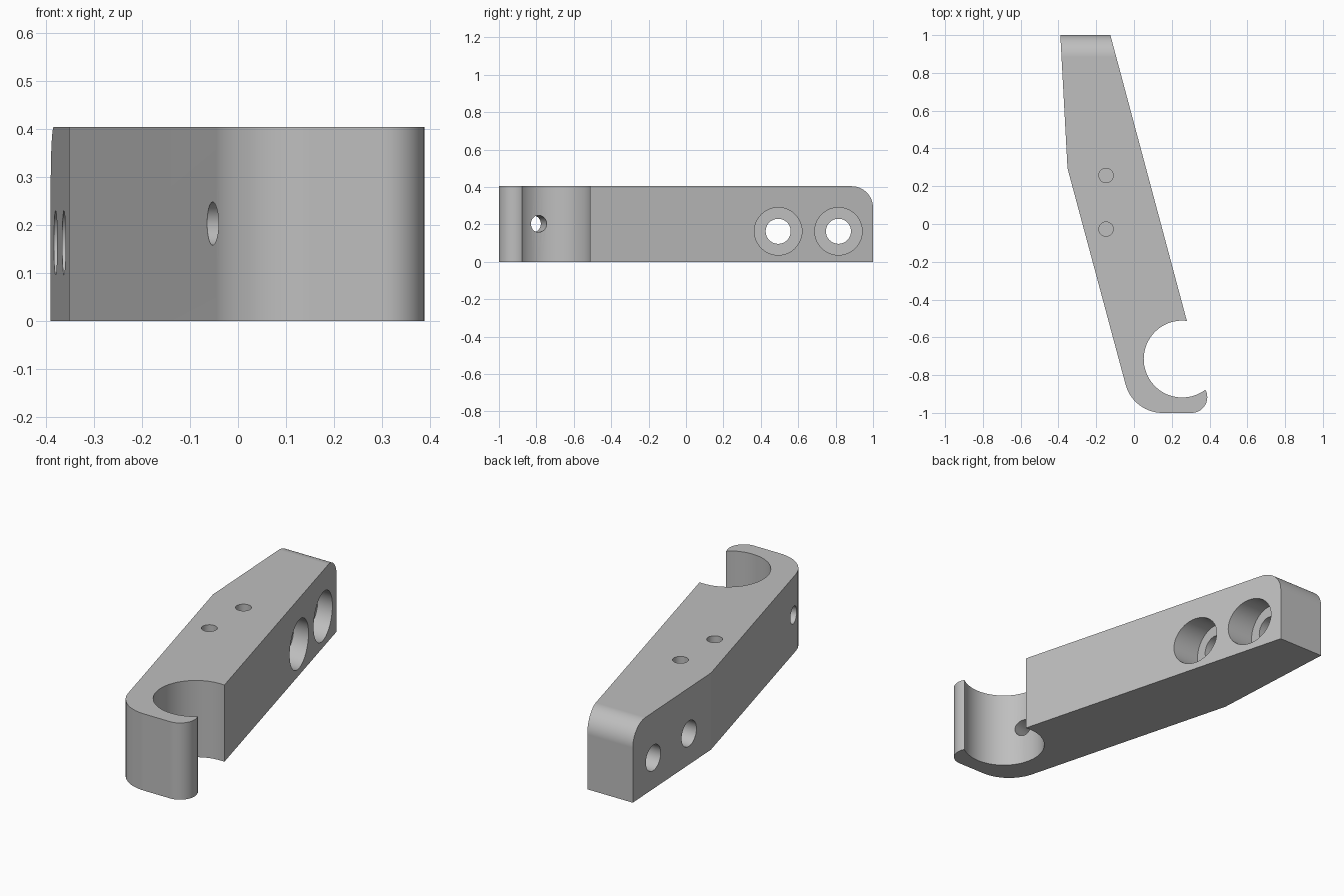
import bpy, bmesh
from math import radians, cos, sin
from mathutils import Vector

cube = bpy.data.objects.get("Cube")
if cube:
    bpy.data.objects.remove(cube, do_unlink=True)

HEIGHT = 0.404

grey = bpy.data.materials.new("light grey")
grey.use_nodes = True
colour = (0.52, 0.52, 0.52, 1)
grey.diffuse_color = colour
grey.node_tree.nodes["Principled BSDF"].inputs["Base Color"].default_value = colour


def arc(cx, cy, r, start, end, steps):
    """Points along an arc, angles in degrees."""
    angles = [radians(start + (end - start) * i / steps) for i in range(steps + 1)]
    return [(cx + r * cos(a), cy + r * sin(a)) for a in angles]


def add_object(name, bm):
    mesh = bpy.data.meshes.new(name)
    bm.to_mesh(mesh)
    bm.free()
    mesh.materials.append(grey)
    obj = bpy.data.objects.new(name, mesh)
    bpy.context.collection.objects.link(obj)
    return obj


# Outline of the bar with its open hook, drawn from above
outline = [(-0.39, 1), (-0.352, 0.295)]
outline += arc(0.151, -0.7975, 0.2025, 195, 270, 14)      # outer heel
outline += arc(0.305, -0.917, 0.083, 270, 388, 18)        # rounded hook tip
outline += arc(0.255, -0.715, 0.2035, -52, -277, 40)      # open round seat
outline += [(-0.125, 1)]

bm = bmesh.new()
base = bm.faces.new([bm.verts.new((x, y, 0)) for x, y in outline])
extruded = bmesh.ops.extrude_face_region(bm, geom=[base])["geom"]
bmesh.ops.translate(bm, vec=(0, 0, HEIGHT),
                    verts=[v for v in extruded if isinstance(v, bmesh.types.BMVert)])
bmesh.ops.recalc_face_normals(bm, faces=bm.faces)

# Rounded top edge at the back end
back_edge = [e for e in bm.edges if all(v.co.y > 0.99 and v.co.z > 0.4 for v in e.verts)]
bmesh.ops.bevel(bm, geom=back_edge, offset=0.115, segments=14, profile=0.5, affect='EDGES')
bar = add_object("hooked_bar", bm)
bpy.context.view_layer.objects.active = bar
bar.select_set(True)


def drill(name, start, end, radius):
    """Cut a round hole running between two points."""
    start, end = Vector(start), Vector(end)
    axis = end - start
    bm = bmesh.new()
    bmesh.ops.create_cone(bm, cap_ends=True, segments=48, radius1=radius,
                          radius2=radius, depth=axis.length)
    cutter = add_object(name, bm)
    cutter.rotation_mode = 'QUATERNION'
    cutter.rotation_quaternion = axis.to_track_quat('Z', 'Y')
    cutter.location = (start + end) / 2
    bpy.context.view_layer.update()
    cut = bar.modifiers.new(name, 'BOOLEAN')
    cut.operation = 'DIFFERENCE'
    cut.solver = 'EXACT'
    cut.object = cutter
    bpy.ops.object.modifier_apply(modifier=cut.name)
    bpy.data.objects.remove(cutter, do_unlink=True)


# Two counterbored mounting holes across the back half
for y, floor_x in ((0.493, -0.11), (0.815, -0.195)):
    drill("counterbore", (floor_x, y, 0.163), (0.3, y, 0.163), 0.127)
    drill("bolt_hole", (-0.6, y, 0.163), (0.3, y, 0.163), 0.067)

# Two blind holes in the top
for y in (0.257, -0.027):
    drill("top_hole", (-0.148, y, 0.2), (-0.148, y, 0.6), 0.038)

# Small hole through the wall of the hook seat
entry = Vector((-0.054, -0.82, 0.203))
inward = Vector((cos(radians(15)), sin(radians(15)), 0))
drill("seat_hole", entry - inward * 0.1, entry + inward * 0.25, 0.045)

# Smooth curved walls, crisp edges elsewhere
bpy.ops.object.shade_smooth_by_angle(angle=radians(10))
weighted = bar.modifiers.new("even_shading", 'WEIGHTED_NORMAL')
weighted.keep_sharp = True
